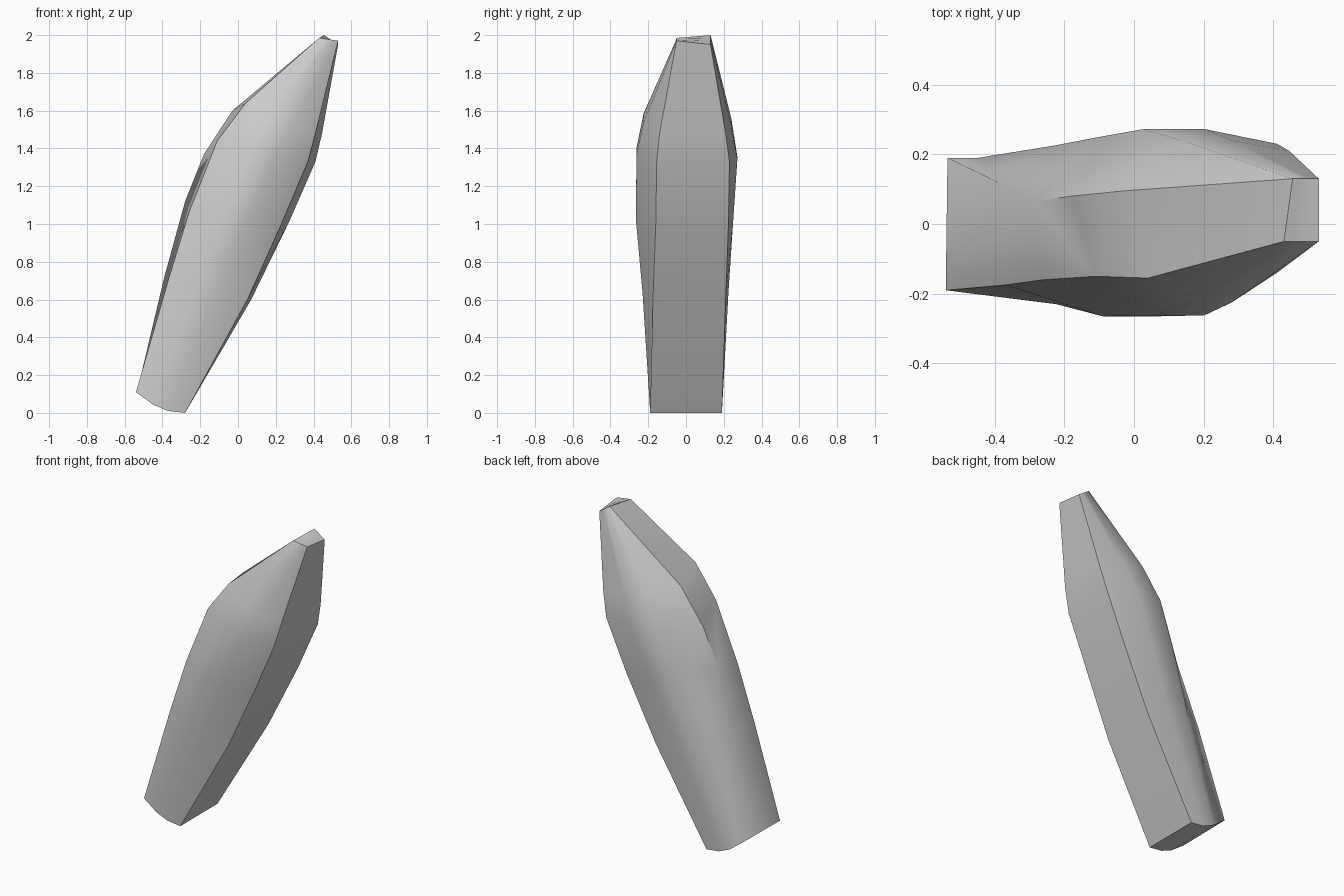
import bpy
import bmesh
from mathutils import Vector

default_cube = bpy.data.objects.get("Cube")
if default_cube:
    bpy.data.objects.remove(default_cube, do_unlink=True)

# Four long creases of the leaning body, listed from base to tip
upper_front = [(-.54, -.19, .11), (-.37, -.175, .7), (-.26, -.16, 1.06),
               (-.11, -.15, 1.44), (.04, -.155, 1.64), (.43, -.05, 1.985)]
lower_front = [(-.28, -.19, 0), (.05, -.175, .6), (.23, -.16, 1),
               (.37, -.155, 1.33), (.41, -.14, 1.48), (.53, -.05, 1.97)]
lower_back = [(-.28, .19, 0), (.07, .21, .6), (.27, .225, 1.01),
              (.41, .23, 1.33), (.445, .21, 1.48), (.53, .13, 1.95)]
upper_back = [(-.535, .19, .11), (-.39, .12, .72), (-.28, .065, 1.12),
              (-.18, .08, 1.37), (-.03, .095, 1.6), (.455, .13, 2)]

# Depth of the rounded front and back flanks at each station
front_depth = [-.19, -.23, -.265, -.262, -.225, -.05]
back_depth = [.19, .225, .252, .272, .24, .13]


def flank(start, end, depth, sag):
    """Two points bulging out between a pair of creases."""
    points = []
    for blend in (.35, .65):
        point = Vector(start).lerp(Vector(end), blend)
        point.y = depth
        point.z -= sag
        points.append(point)
    return points


def make_material(name, colour):
    material = bpy.data.materials.new(name)
    material.use_nodes = True
    material.diffuse_color = colour
    shader = next(n for n in material.node_tree.nodes if n.type == "BSDF_PRINCIPLED")
    shader.inputs["Base Color"].default_value = colour
    return material


# Closed section rings lofted along the body
bm = bmesh.new()
rings = []
for i in range(len(upper_front)):
    sag = .028 if i == 0 else 0
    section = [upper_front[i], *flank(upper_front[i], lower_front[i], front_depth[i], sag),
               lower_front[i], lower_back[i],
               *flank(lower_back[i], upper_back[i], back_depth[i], sag), upper_back[i]]
    rings.append([bm.verts.new(point) for point in section])

count = len(rings[0])
for low, high in zip(rings, rings[1:]):
    for j in range(count):
        k = (j + 1) % count
        bm.faces.new((low[j], low[k], high[k], high[j]))

# End caps, bridged from front flank to back flank
for ring in (rings[0], rings[-1]):
    half = count // 2
    for j in range(half - 1):
        bm.faces.new((ring[j], ring[j + 1], ring[count - 2 - j], ring[count - 1 - j]))
    for a, b in zip(ring, ring[1:] + ring[:1]):
        bm.edges.get((a, b)).smooth = False

# Smooth flanks with hard creases; the upper back crease fades out near the base
bmesh.ops.recalc_face_normals(bm, faces=bm.faces)
for face in bm.faces:
    face.smooth = True
for station, (low, high) in enumerate(zip(rings, rings[1:])):
    for j in (0, 3, 4, 7):
        if j != 7 or station > 1:
            bm.edges.get((low[j], high[j])).smooth = False

mesh = bpy.data.meshes.new("tapered_body")
bm.to_mesh(mesh)
bm.free()
mesh.materials.append(make_material("plain_grey", (.6, .6, .6, 1)))
body = bpy.data.objects.new("tapered_body", mesh)
bpy.context.collection.objects.link(body)
